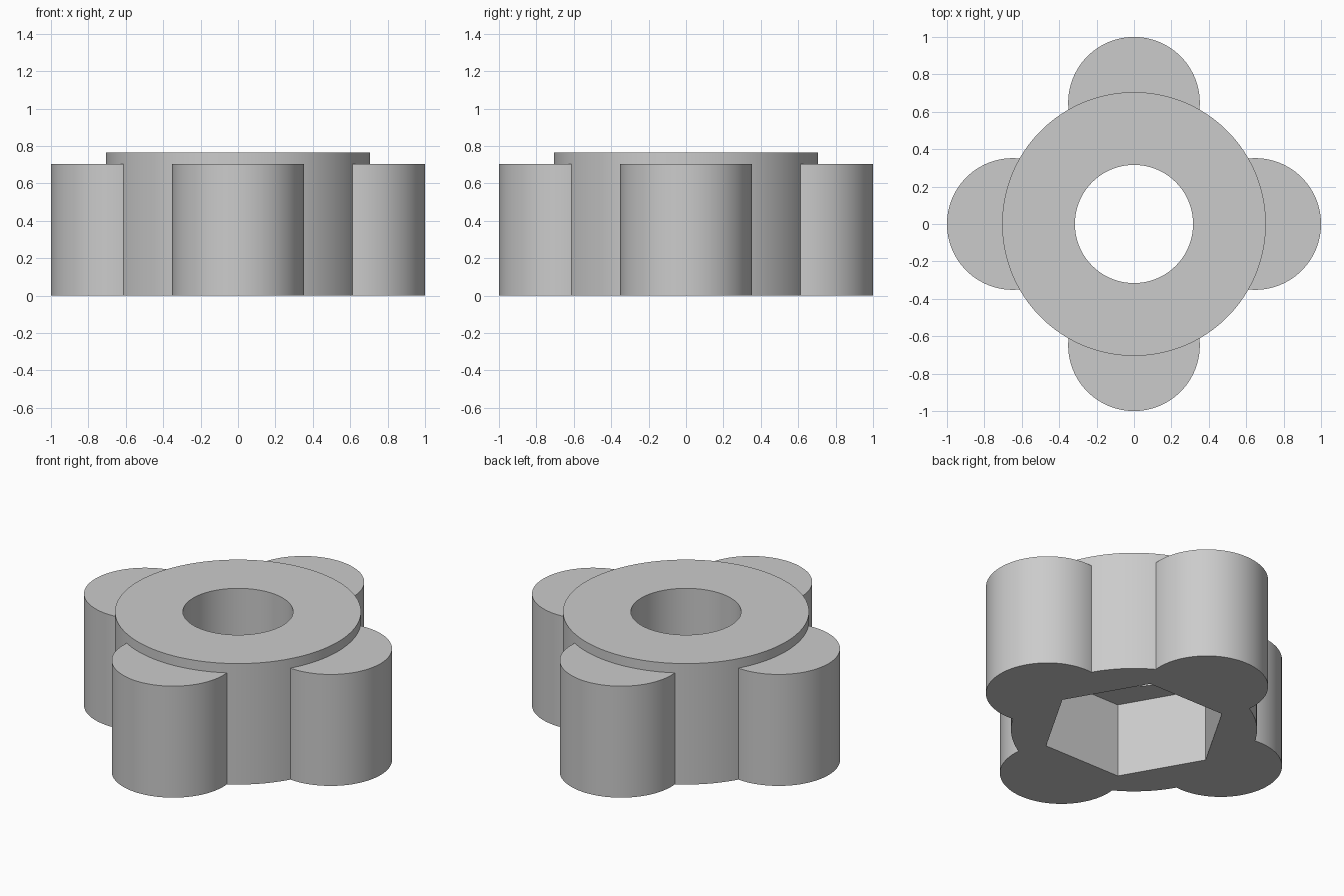
import bpy
import math

cube = bpy.data.objects.get("Cube")
if cube:
    bpy.data.objects.remove(cube, do_unlink=True)

HUB_RADIUS, HUB_HEIGHT = 0.705, 0.765
LOBE_RADIUS, LOBE_HEIGHT, LOBE_OFFSET = 0.352, 0.705, 0.648
BORE_RADIUS = 0.316
POCKET_RADIUS, POCKET_DEPTH = 0.536, 0.47

grey = bpy.data.materials.new("plain grey")
grey.use_nodes = True
colour = (0.6, 0.6, 0.6, 1)
grey.diffuse_color = colour
grey.node_tree.nodes["Principled BSDF"].inputs["Base Color"].default_value = colour


def prism(name, radius, bottom, top, sides=96, x=0, y=0, turn=0):
    bpy.ops.mesh.primitive_cylinder_add(
        vertices=sides, radius=radius, depth=top - bottom,
        location=(x, y, (bottom + top) / 2), rotation=(0, 0, turn))
    obj = bpy.context.object
    obj.name = name
    obj.data.materials.append(grey)
    return obj


def combine(target, tool, operation):
    bpy.context.view_layer.objects.active = target
    mod = target.modifiers.new(operation.lower(), "BOOLEAN")
    mod.operation = operation
    mod.solver = "EXACT"
    mod.object = tool
    bpy.ops.object.modifier_apply(modifier=mod.name)
    bpy.data.objects.remove(tool, do_unlink=True)


# Round hub with four grip lobes
knob = prism("knob_body", HUB_RADIUS, 0, HUB_HEIGHT, sides=128)
for i in range(4):
    angle = i * math.pi / 2
    lobe = prism(f"grip_lobe_{i}", LOBE_RADIUS, 0, LOBE_HEIGHT,
                 x=LOBE_OFFSET * math.cos(angle), y=LOBE_OFFSET * math.sin(angle))
    combine(knob, lobe, "UNION")

# Round bore through the top and hexagonal nut pocket underneath, corners on x
combine(knob, prism("bore_cutter", BORE_RADIUS, -0.1, HUB_HEIGHT + 0.1), "DIFFERENCE")
combine(knob, prism("nut_pocket_cutter", POCKET_RADIUS, -0.1, POCKET_DEPTH,
                    sides=6, turn=math.pi / 6), "DIFFERENCE")

# Smooth walls with sharp rims
bpy.ops.object.select_all(action="DESELECT")
knob.select_set(True)
bpy.context.view_layer.objects.active = knob
bpy.ops.object.shade_smooth_by_angle(angle=math.radians(30))
